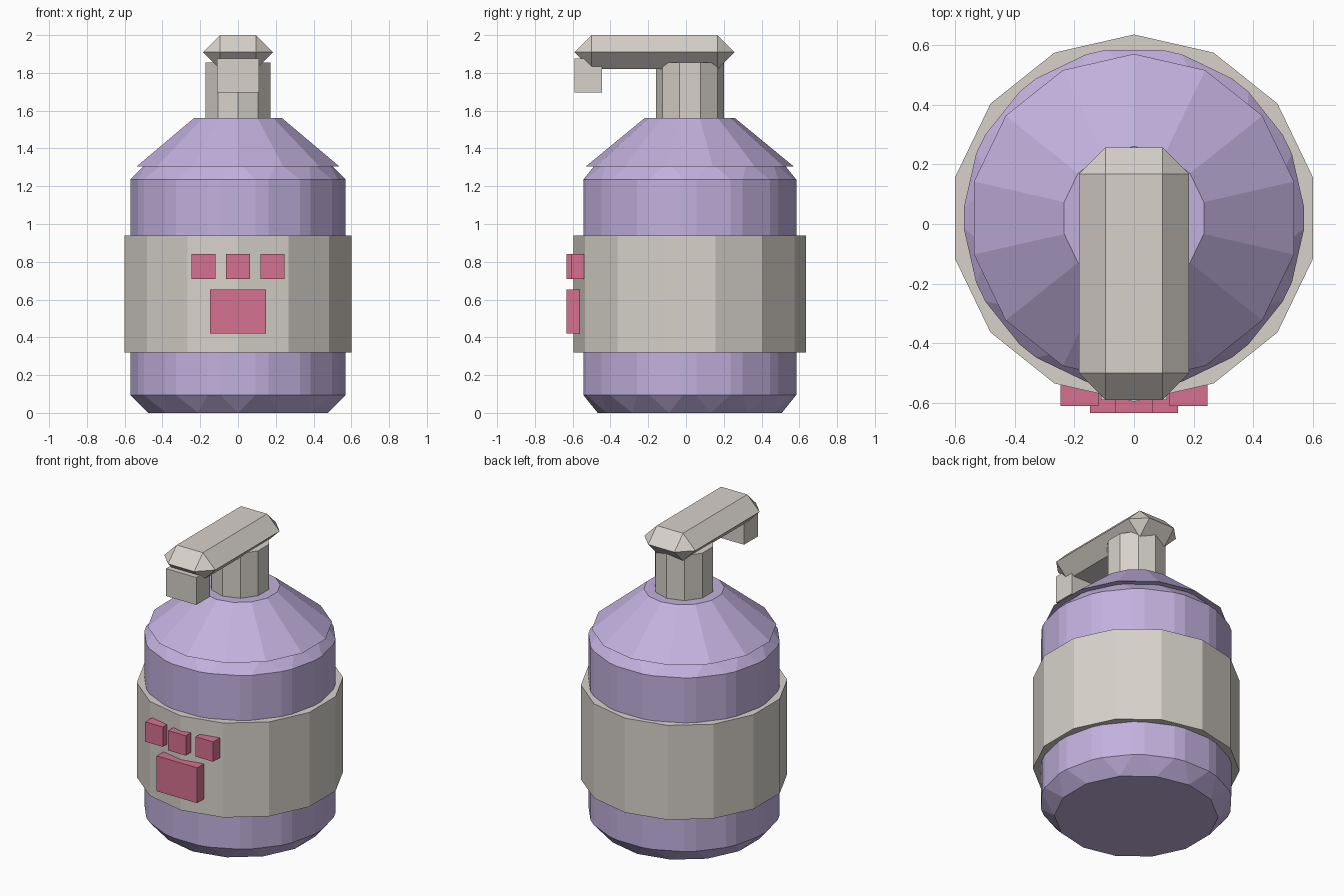
import bpy
import math

cube = bpy.data.objects.get("Cube")
if cube:
    bpy.data.objects.remove(cube, do_unlink=True)


def material(name, rgb):
    mat = bpy.data.materials.new(name)
    mat.use_nodes = True
    color = (*rgb, 1.0)
    mat.diffuse_color = color
    mat.node_tree.nodes["Principled BSDF"].inputs["Base Color"].default_value = color
    return mat


lilac = material("lilac", (0.54, 0.44, 0.73))
warm_grey = material("warm grey", (0.68, 0.64, 0.59))
rose = material("rose pink", (0.67, 0.165, 0.28))

AXIS_Y = 0.02  # the round parts share this axis


def finish(name, mat, bevel=0):
    obj = bpy.context.object
    obj.name = name
    obj.data.materials.append(mat)
    if bevel:
        mod = obj.modifiers.new("chamfer", "BEVEL")
        mod.width = bevel
        mod.segments = 1
        mod.limit_method = "NONE"
    return obj


def round_part(name, sides, r_low, r_high, z0, z1, mat, bevel=0):
    # Prism or tapered prism with one corner pointing to the back
    bpy.ops.mesh.primitive_cone_add(vertices=sides, radius1=r_low, radius2=r_high,
                                    depth=z1 - z0, location=(0, AXIS_Y, (z0 + z1) / 2))
    return finish(name, mat, bevel)


def box(name, x, y, z, mat, bevel=0):
    # Box from its (low, high) range on each axis
    ranges = (x, y, z)
    bpy.ops.mesh.primitive_cube_add(size=1, location=[(a + b) / 2 for a, b in ranges])
    obj = bpy.context.object
    size = [b - a for a, b in ranges]
    for v in obj.data.vertices:
        v.co = [c * s for c, s in zip(v.co, size)]
    return finish(name, mat, bevel)


# Bottle: chamfered body, sloped shoulder and wrapped label
round_part("bottle_body", 14, 0.585, 0.585, 0, 1.33, lilac, bevel=0.095)
round_part("bottle_shoulder", 14, 0.55, 0.24, 1.305, 1.56, lilac)
round_part("label_band", 14, 0.615, 0.615, 0.32, 0.94, warm_grey)

# Pump: neck, chamfered head and spout
round_part("pump_neck", 10, 0.18, 0.18, 1.55, 1.855, warm_grey)
box("pump_head", (-0.185, 0.185), (-0.59, 0.257), (1.82, 2.0), warm_grey, bevel=0.0899)
box("pump_spout", (-0.11, 0.11), (-0.59, -0.445), (1.695, 1.875), warm_grey)

# Paw emblem: one pad and three toes
box("paw_pad", (-0.147, 0.147), (-0.633, -0.565), (0.42, 0.652), rose)
for side, x, front in (("right", -0.183, -0.61), ("middle", 0, -0.633), ("left", 0.183, -0.61)):
    box("paw_toe_" + side, (x - 0.064, x + 0.064), (front, front + 0.07), (0.71, 0.84), rose)
